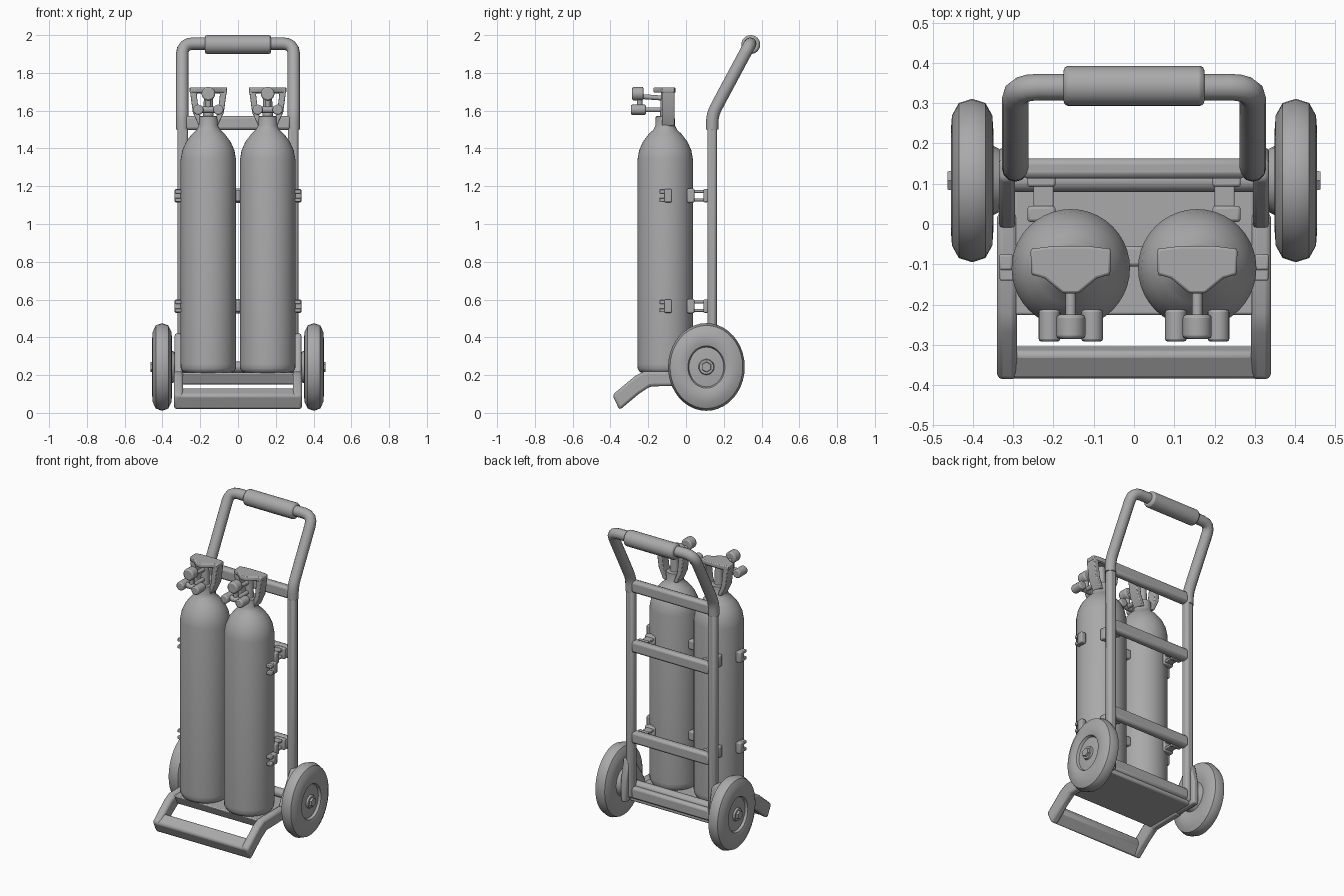
import bpy, bmesh, math
from mathutils import Matrix, Vector

old = bpy.data.objects.get("Cube")
if old:
    bpy.data.objects.remove(old, do_unlink=True)

grey = bpy.data.materials.new("plain_grey")
grey.use_nodes = True
COLOUR = (0.4, 0.4, 0.4, 1)
grey.diffuse_color = COLOUR
grey.node_tree.nodes["Principled BSDF"].inputs["Base Color"].default_value = COLOUR


def finish(name, bm, bevel=0.0, segments=2):
    """Turn a bmesh into a smooth-shaded object with optional rounded edges."""
    bmesh.ops.recalc_face_normals(bm, faces=bm.faces)
    mesh = bpy.data.meshes.new(name)
    bm.to_mesh(mesh)
    bm.free()
    obj = bpy.data.objects.new(name, mesh)
    bpy.context.collection.objects.link(obj)
    mesh.materials.append(grey)
    if bevel:
        mod = obj.modifiers.new("rounded", 'BEVEL')
        mod.width, mod.segments = bevel, segments
    bpy.ops.object.select_all(action='DESELECT')
    obj.select_set(True)
    bpy.context.view_layer.objects.active = obj
    bpy.ops.object.shade_smooth_by_angle(angle=math.radians(40))
    return obj


def box(name, centre, size, bevel=0.01):
    bm = bmesh.new()
    bmesh.ops.create_cube(bm, size=1)
    bmesh.ops.scale(bm, vec=size, verts=bm.verts)
    bmesh.ops.translate(bm, vec=centre, verts=bm.verts)
    return finish(name, bm, bevel)


def rod(name, a, b, r1, r2=None, bevel=0.0, sides=20):
    """Cylinder or cone between two points."""
    a, b = Vector(a), Vector(b)
    bm = bmesh.new()
    turn = (b - a).to_track_quat('Z', 'Y').to_matrix().to_4x4()
    bmesh.ops.create_cone(bm, cap_ends=True, segments=sides, radius1=r1,
                          radius2=r1 if r2 is None else r2, depth=(b - a).length,
                          matrix=Matrix.Translation((a + b) / 2) @ turn)
    return finish(name, bm, bevel)


def lathe(name, profile, matrix, steps=40):
    """Spin (radius, height) points round z, then place the result."""
    bm = bmesh.new()
    verts = [bm.verts.new((r, 0, h)) for r, h in profile]
    edges = [bm.edges.new(pair) for pair in zip(verts, verts[1:])]
    bmesh.ops.spin(bm, geom=verts + edges, cent=(0, 0, 0), axis=(0, 0, 1),
                   angle=math.tau, steps=steps)
    bmesh.ops.remove_doubles(bm, verts=bm.verts, dist=0.0005)
    bm.transform(matrix)
    return finish(name, bm)


def slab(name, points, direction, bevel=0.01):
    """Extrude a flat outline along a direction."""
    bm = bmesh.new()
    face = bm.faces.new([bm.verts.new(p) for p in points])
    ext = bmesh.ops.extrude_face_region(bm, geom=[face])
    moved = [v for v in ext["geom"] if isinstance(v, bmesh.types.BMVert)]
    bmesh.ops.translate(bm, vec=direction, verts=moved)
    return finish(name, bm, bevel)


def tube(name, points, radius):
    """Round tube through points with smoothed bends."""
    pts = [Vector(p) for p in points]
    path = [pts[0]]
    for before, p, after in zip(pts, pts[1:], pts[2:]):
        r = min(0.06, (before - p).length / 2.1, (after - p).length / 2.1)
        a, b = p + (before - p).normalized() * r, p + (after - p).normalized() * r
        path += [a.lerp(p, t).lerp(p.lerp(b, t), t) for t in (0, .25, .5, .75, 1)]
    path.append(pts[-1])
    curve = bpy.data.curves.new(name, 'CURVE')
    curve.dimensions = '3D'
    curve.bevel_depth, curve.bevel_resolution = radius, 4
    curve.use_fill_caps = True
    spline = curve.splines.new('POLY')
    spline.points.add(len(path) - 1)
    for sp, p in zip(spline.points, path):
        sp.co = (*p, 1)
    helper = bpy.data.objects.new(name + "_path", curve)
    bpy.context.collection.objects.link(helper)
    bpy.context.view_layer.update()
    bm = bmesh.new()
    bm.from_mesh(helper.to_mesh())
    helper.to_mesh_clear()
    bpy.data.objects.remove(helper, do_unlink=True)
    return finish(name, bm)


# Handle loop and padded grip
side = [(0.295, 0.138, 1.5), (0.295, 0.14, 1.58), (0.295, 0.19, 1.675),
        (0.295, 0.34, 1.955)]
tube("handle_loop", side + [(-x, y, z) for x, y, z in reversed(side)], 0.033)
rod("handle_grip", (-0.175, 0.343, 1.95), (0.175, 0.343, 1.95), 0.05, bevel=0.012, sides=24)

# Cross bars of the back frame
for i, z in enumerate((0.21, 0.565, 1.15, 1.535)):
    box(f"cross_bar_{i + 1}", (0, 0.138, z), (0.56, 0.05, 0.075), 0.015)

# Bottom plate
slab("base_plate", [(-0.3, -0.23, 0.215), (-0.3, 0.15, 0.215), (-0.3, 0.15, 0.15),
                    (-0.3, -0.2, 0.15)], (0.6, 0, 0))

# Toe: front bar between two bent side arms
slab("toe_bar", [(-0.335, -0.39, 0.095), (-0.335, -0.32, 0.135),
                 (-0.335, -0.3, 0.085), (-0.335, -0.352, 0.015)], (0.67, 0, 0), 0.015)

arm = [(-0.39, 0.095), (-0.27, 0.195), (-0.22, 0.22), (0.03, 0.22),
       (0.03, 0.145), (-0.19, 0.14), (-0.25, 0.1), (-0.352, 0.015)]
shoulder = [(0.146, 0.235), (0.147, 0.26), (0.147, 1.34), (0.138, 1.39), (0.118, 1.435),
            (0.088, 1.475), (0.062, 1.5), (0.052, 1.52), (0.05, 1.57), (0, 1.575)]
tyre = [(0.09, -0.04), (0.14, -0.053), (0.185, -0.05), (0.22, -0.033), (0.232, 0),
        (0.22, 0.033), (0.185, 0.05), (0.14, 0.053), (0.112, 0.045), (0.105, 0.03),
        (0.045, 0.036), (0, 0.036)]

for s, label in ((1, "left"), (-1, "right")):
    # Upright rail, axle plate and toe arm
    box(f"{label}_upright_rail", (s * 0.292, 0.138, 0.87), (0.055, 0.05, 1.4), 0.016)
    slab(f"{label}_toe_arm", [(s * 0.29, y, z) for y, z in arm], (s * 0.05, 0, 0), 0.014)
    slab(f"{label}_axle_plate", [(s * 0.295, y, z) for y, z in
         ((-0.03, 0.15), (0.19, 0.15), (0.19, 0.29), (0.16, 0.42), (0.11, 0.42), (0.0, 0.25))],
         (s * 0.04, 0, 0))

    # Wheel with recessed disc, hub and nut
    place = Matrix.Translation((s * 0.402, 0.108, 0.243)) @ Matrix.Diagonal((1, 0.875, 1, 1)) \
        @ Matrix.Rotation(s * math.pi / 2, 4, 'Y')
    lathe(f"{label}_wheel", tyre, place)
    axis = lambda x: (s * x, 0.108, 0.243)
    rod(f"{label}_wheel_inner_hub", axis(0.31), axis(0.375), 0.065, 0.1)
    rod(f"{label}_hub", axis(0.42), axis(0.45), 0.048, 0.038)
    rod(f"{label}_hub_nut", axis(0.44), axis(0.463), 0.03, 0.026, sides=6)

    # Gas cylinder
    cx, cy = s * 0.157, -0.11
    lathe(f"{label}_gas_cylinder", [(0, 0.208), (0.11, 0.208), (0.135, 0.217)] + shoulder,
          Matrix.Translation((cx, cy, 0)))

    # Valve guard: horseshoe on the neck, with a pointed cap
    half = [(0.098, 1.72), (0.095, 1.685), (0.082, 1.59), (0.05, 1.52), (0.025, 1.52),
            (0.05, 1.59), (0.062, 1.69)]
    outline = half + [(-x, z) for x, z in reversed(half)]
    slab(f"{label}_valve_guard", [(cx + x, -0.06, z) for x, z in outline], (0, -0.068, 0), 0.005)
    plan = [(0.1, -0.062), (0.098, -0.125), (0.065, -0.135), (0.02, -0.172)]
    plan = plan + [(-x, y) for x, y in reversed(plan)] + [(-0.045, -0.055), (0.045, -0.055)]
    slab(f"{label}_guard_cap", [(cx + x, y, 1.695) for x, y in plan], (0, 0, 0.028), 0.006)

    # Valve stem, gauge and twin knobs
    rod(f"{label}_valve_stem", (cx, -0.11, 1.52), (cx, -0.11, 1.7), 0.03, 0.022)
    rod(f"{label}_valve_pipe", (cx, -0.1, 1.665), (cx, -0.24, 1.675), 0.013)
    rod(f"{label}_lower_pipe", (cx, -0.1, 1.605), (cx, -0.25, 1.605), 0.013)
    rod(f"{label}_gauge", (cx, -0.225, 1.69), (cx, -0.285, 1.69), 0.036, bevel=0.008)
    rod(f"{label}_gauge_post", (cx, -0.245, 1.6), (cx, -0.245, 1.68), 0.014)
    rod(f"{label}_knob_shaft", (cx - 0.05, -0.25, 1.605), (cx + 0.05, -0.25, 1.605), 0.018)
    for k, x in (("outer", s * 0.053), ("inner", -s * 0.053)):
        rod(f"{label}_{k}_knob", (cx + x, -0.212, 1.605), (cx + x, -0.292, 1.605),
            0.027, bevel=0.007)

    # Clamp fittings at two heights
    for z, level in ((0.565, "lower"), (1.15, "upper")):
        box(f"{label}_{level}_clasp", (s * 0.318, -0.095, z), (0.035, 0.04, 0.07), 0.006)
        for dz in (-0.022, 0.022):
            box(f"{label}_{level}_clasp_lug", (s * 0.316, -0.118, z + dz),
                (0.035, 0.045, 0.02), 0.004)
            box(f"{label}_{level}_bracket_arm", (s * 0.225, 0.07, z + dz),
                (0.05, 0.13, 0.016), 0.004)
        box(f"{label}_{level}_bracket_pad", (s * 0.23, 0.025, z), (0.07, 0.04, 0.075), 0.008)
        box(f"{label}_{level}_bracket_foot", (s * 0.23, 0.105, z), (0.07, 0.025, 0.07), 0.006)

# Axle and links between the gas cylinders
rod("axle", (-0.4, 0.108, 0.243), (0.4, 0.108, 0.243), 0.028)
for z, level in ((0.565, "lower"), (1.15, "upper")):
    box(f"{level}_middle_link", (0, -0.08, z), (0.05, 0.05, 0.06), 0.008)
